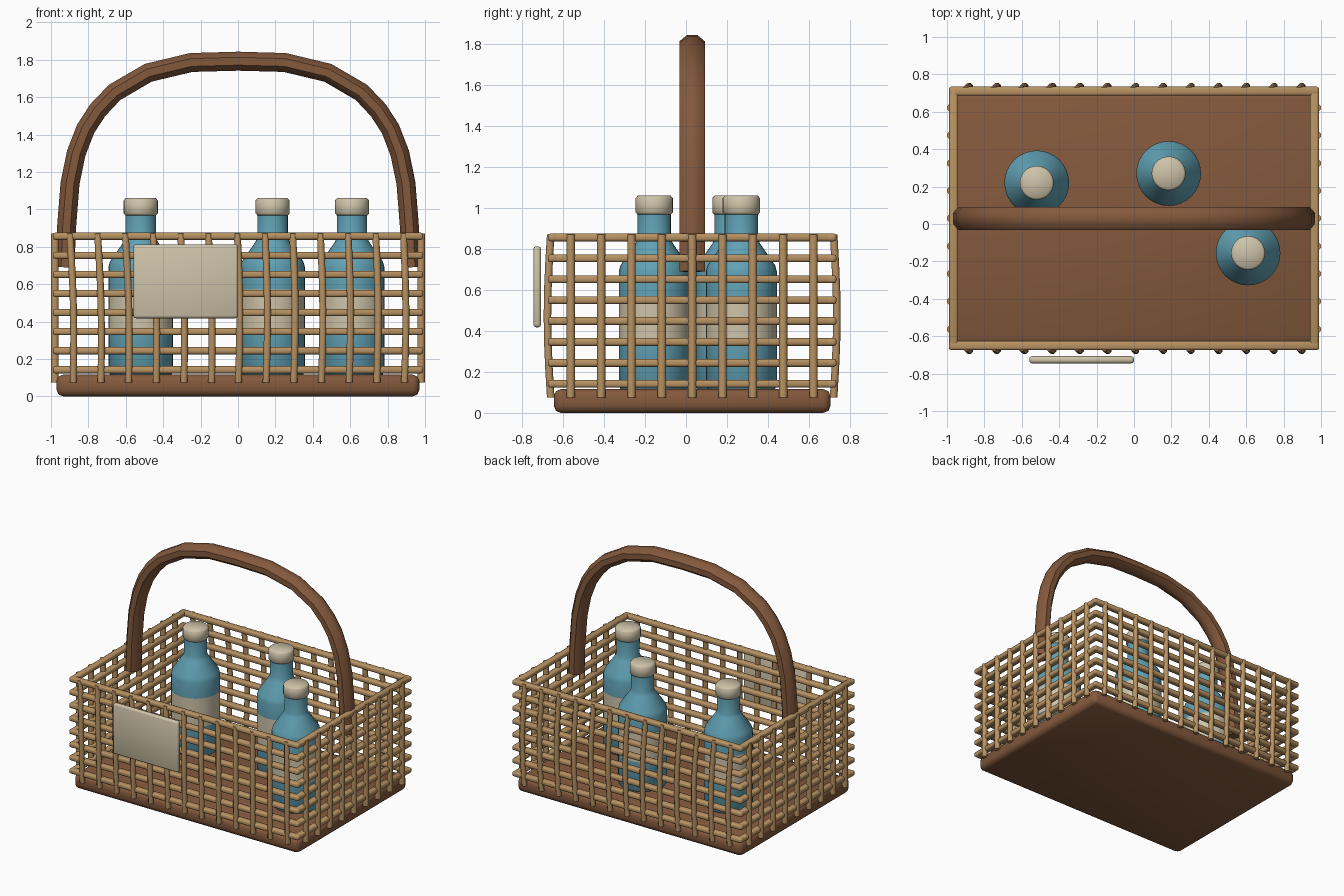
import bpy, bmesh, math
from mathutils import Vector, Matrix

if "Cube" in bpy.data.objects:
    bpy.data.objects.remove(bpy.data.objects["Cube"], do_unlink=True)


def material(name, rgb):
    m = bpy.data.materials.new(name)
    m.use_nodes = True
    m.diffuse_color = (*rgb, 1)
    m.node_tree.nodes["Principled BSDF"].inputs["Base Color"].default_value = (*rgb, 1)
    return m


WICKER = material("tan wicker", (0.48, 0.29, 0.125))
WOOD = material("brown wood", (0.23, 0.1, 0.046))
GLASS = material("blue glass", (0.12, 0.36, 0.46))
CREAM = material("cream", (0.62, 0.55, 0.4))


def finish(bm, name, *mats):
    bmesh.ops.recalc_face_normals(bm, faces=bm.faces)
    mesh = bpy.data.meshes.new(name)
    bm.to_mesh(mesh)
    bm.free()
    ob = bpy.data.objects.new(name, mesh)
    bpy.context.collection.objects.link(ob)
    for m in mats:
        mesh.materials.append(m)
    bpy.ops.object.select_all(action="DESELECT")
    ob.select_set(True)
    bpy.context.view_layer.objects.active = ob
    bpy.ops.object.shade_smooth_by_angle(angle=math.radians(50))
    return ob


def add_box(bm, centre, size, bevel, segments=2):
    part = bmesh.new()
    bmesh.ops.create_cube(part, size=1, matrix=Matrix.Diagonal((*size, 1)))
    bmesh.ops.bevel(part, geom=part.edges[:], offset=bevel, segments=segments,
                    profile=0.5, affect="EDGES")
    bmesh.ops.translate(part, verts=part.verts, vec=centre)
    tmp = bpy.data.meshes.new("tmp")
    part.to_mesh(tmp)
    part.free()
    bm.from_mesh(tmp)
    bpy.data.meshes.remove(tmp)


def add_tube(bm, path, side, r_side, r_other, n=8):
    """Capped tube along path; 'side' is a fixed direction across it."""
    path, side = [Vector(p) for p in path], Vector(side)
    rings = []
    for i, p in enumerate(path):
        ahead = path[min(i + 1, len(path) - 1)] - path[max(i - 1, 0)]
        other = ahead.cross(side).normalized()
        angles = [(k + 0.5) * math.tau / n for k in range(n)]
        rings.append([bm.verts.new(p + side * r_side * math.cos(a) + other * r_other * math.sin(a))
                      for a in angles])
    for a, b in zip(rings, rings[1:]):
        for k in range(n):
            bm.faces.new((a[k], a[k - 1], b[k - 1], b[k]))
    bm.faces.new(rings[0])
    bm.faces.new(rings[-1])


# Basket measurements
MID_Y = 0.03
RAIL_X, RAIL_Y = 0.965, 0.68
PITCH = 0.148

# Wooden base
bm = bmesh.new()
add_box(bm, (0, MID_Y, 0.058), (1.94, 1.35, 0.116), 0.035)
finish(bm, "base", WOOD)

# Horizontal rails on all four walls
bm = bmesh.new()
for i in range(8):
    z = 0.142 + i * 0.102
    for s in (-1, 1):
        add_box(bm, (0, MID_Y + s * RAIL_Y, z), (1.98, 0.048, 0.038), 0.012)
        add_box(bm, (s * RAIL_X, MID_Y, z), (0.048, 1.4, 0.038), 0.012)
finish(bm, "wicker_rails", WICKER)

# Bowed upright stakes on the front and back
for name, s in (("front_stakes", -1), ("back_stakes", 1)):
    bm = bmesh.new()
    for i in range(-6, 7):
        x = i * PITCH
        lean = -0.018 if i < 0 else -0.006
        path = []
        for k in range(7):
            t = k / 6
            bow = math.sin(math.pi * t)
            y = MID_Y + s * (RAIL_Y + 0.01 + 0.016 * bow)
            path.append((x + lean * (t - 0.4) + 0.01 * bow, y, 0.075 + 0.795 * t))
        add_tube(bm, path, (1, 0, 0), 0.02, 0.02)
    finish(bm, name, WICKER)

# Straight upright stakes on the left and right
for name, s in (("right_stakes", -1), ("left_stakes", 1)):
    bm = bmesh.new()
    for i in range(-4, 5):
        y = MID_Y + i * PITCH
        add_tube(bm, [(s * 0.979, y, 0.075), (s * 0.979, y, 0.87)], (0, 1, 0), 0.022, 0.022)
    finish(bm, name, WICKER)

# Arched handle, mirrored from one half
half = [(0.925, 0.69), (0.917, 0.9), (0.898, 1.14), (0.865, 1.3), (0.815, 1.43), (0.75, 1.53),
        (0.66, 1.625), (0.48, 1.73), (0.25, 1.785)]
arch = [(-x, MID_Y, z) for x, z in half] + [(0, MID_Y, 1.792)]
arch += [(x, MID_Y, z) for x, z in reversed(half)]
bm = bmesh.new()
add_tube(bm, arch, (0, 1, 0), 0.067, 0.055)
finish(bm, "handle", WOOD)

# Sign plate on the front
bm = bmesh.new()
add_box(bm, (-0.28, -0.726, 0.615), (0.56, 0.038, 0.395), 0.014)
finish(bm, "sign_plate", CREAM)


def lathe(name, profile, x, y, mats, rule=None, n=32):
    bm = bmesh.new()
    verts = [bm.verts.new((r, 0, z)) for r, z in profile]
    edges = [bm.edges.new(pair) for pair in zip(verts, verts[1:])]
    bmesh.ops.spin(bm, geom=verts + edges, cent=(0, 0, 0), axis=(0, 0, 1),
                   angle=math.tau, steps=n, use_merge=True)
    bmesh.ops.remove_doubles(bm, verts=bm.verts, dist=0.0005)
    bmesh.ops.translate(bm, verts=bm.verts, vec=(x, y, 0))
    if rule:
        for f in bm.faces:
            f.material_index = rule(f.calc_center_median().z)
    return finish(bm, name, *mats)


# Bottles with a cream band and a cap
LABEL = (0.35, 0.57)
body = [(0, 0.112), (0.16, 0.112), (0.173, 0.13), (0.173, LABEL[0]), (0.173, LABEL[1]),
        (0.173, 0.69), (0.165, 0.72), (0.092, 0.825), (0.081, 0.85), (0.081, 0.98)]
cap = [(0, 0.968), (0.082, 0.968), (0.091, 0.978), (0.091, 1.048), (0.08, 1.06), (0, 1.06)]
for i, (x, y) in enumerate([(-0.52, 0.22), (0.185, 0.27), (0.61, -0.155)], 1):
    lathe(f"bottle_{i}", body, x, y, (GLASS, CREAM), lambda z: int(LABEL[0] < z < LABEL[1]))
    lathe(f"bottle_cap_{i}", cap, x, y, (CREAM,))
